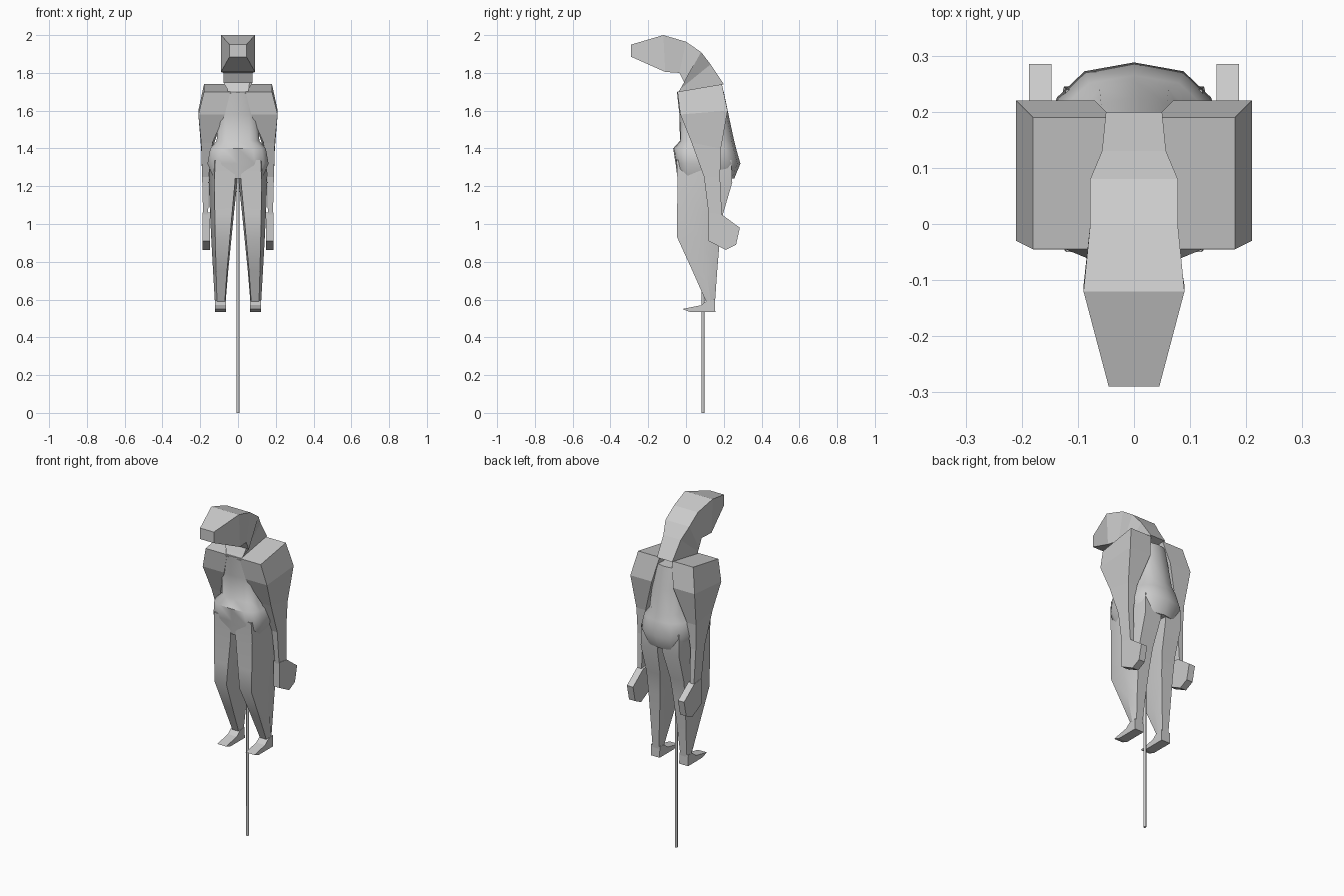
import bpy, bmesh, math

if "Cube" in bpy.data.objects:
    bpy.data.objects.remove(bpy.data.objects["Cube"])

gray = bpy.data.materials.new("plain_gray")
gray.diffuse_color = (0.6, 0.6, 0.6, 1)
gray.use_nodes = True
gray.node_tree.nodes["Principled BSDF"].inputs["Base Color"].default_value = gray.diffuse_color


def loft(name, rings, smooth=0):
    """Skin closed rings of equal length and cap both ends."""
    bm = bmesh.new()
    vs = [[bm.verts.new(p) for p in r] for r in rings]
    n = len(vs[0])
    for a, b in zip(vs, vs[1:]):
        for i in range(n):
            j = (i + 1) % n
            bm.faces.new((a[i], a[j], b[j], b[i]))
    bm.faces.new(vs[0])
    bm.faces.new(vs[-1])
    bmesh.ops.recalc_face_normals(bm, faces=bm.faces)
    me = bpy.data.meshes.new(name)
    bm.to_mesh(me)
    bm.free()
    me.materials.append(gray)
    ob = bpy.data.objects.new(name, me)
    bpy.context.collection.objects.link(ob)
    if smooth:
        bpy.ops.object.select_all(action='DESELECT')
        bpy.context.view_layer.objects.active = ob
        ob.select_set(True)
        bpy.ops.object.shade_smooth_by_angle(angle=math.radians(smooth))
    return ob


def mirrored(name, rings, smooth=0):
    for side, s in (("left", 1), ("right", -1)):
        loft(f"{side}_{name}", [[(s * x, y, z) for x, y, z in r] for r in rings], smooth)


# Head and neck: half width, upper (y, z), lower (y, z)
head = [(.045, -.29, 1.95, -.29, 1.885), (.09, -.12, 2.0, -.11, 1.805),
        (.078, 0, 1.965, -.035, 1.80), (.078, .08, 1.91, -.01, 1.75),
        (.057, .13, 1.845, -.03, 1.715), (.05, .2, 1.74, -.045, 1.69)]
loft("head_and_neck", [[(-w, ty, tz), (w, ty, tz), (w, by, bz), (-w, by, bz)]
                       for w, ty, tz, by, bz in head])

# Torso and hips: z, half width, front y, back y
torso = [(1.70, .10, -.048, .20), (1.58, .11, -.035, .225), (1.44, .115, -.032, .255),
         (1.40, .15, -.068, .265), (1.32, .165, -.055, .288), (1.24, .13, -.045, .255)]
rings = []
for z, w, f, b in torso:
    ring = []
    for i in range(14):
        c, s = (g(2 * math.pi * (i + .5) / 14) for g in (math.cos, math.sin))
        x = w * math.copysign(abs(c) ** .75, c)
        k = abs(s) ** (.35 if s < 0 else .8)  # flatter front, rounder back
        mid = .09
        ring.append((x, mid + (k * (b - mid) if s > 0 else k * (f - mid)), z))
    rings.append(ring)
loft("torso", rings, 50)

# Shoulders and arms: inner x, outer x, front (y, z), back (y, z)
arm = [(.04, .18, -.045, 1.70, .19, 1.74), (.07, .21, -.03, 1.58, .22, 1.60),
       (.135, .195, .03, 1.43, .185, 1.40), (.155, .19, .095, 1.25, .18, 1.25),
       (.158, .185, .12, 1.05, .19, 1.05)]
mirrored("arm", [[(i, fy, fz), (o, fy, fz), (o, by, bz), (i, by, bz)]
                 for i, o, fy, fz, by, bz in arm])

# Hands from a side profile
hand = [(.12, 1.06), (.19, 1.05), (.285, .98), (.265, .89), (.21, .863), (.12, .91)]
mirrored("hand", [[(x, y, z) for y, z in hand] for x in (.147, .187)])

# Legs: z, inner x, outer x, front y, back y
leg = [(1.34, .005, .15, -.05, .24), (1.22, .004, .155, -.045, .245),
       (1.05, .022, .148, -.047, .195), (.93, .034, .142, -.047, .18),
       (.75, .052, .132, .035, .165), (.58, .066, .122, .11, .153)]
rings = []
for z, i, o, f, b in leg:
    m, t = f + .55 * (b - f), .2 * (o - i)
    rings.append([(i + t * .4, f, z), (o - t, f, z), (o, m, z),
                  (o - t, b, z), (i + t * .4, b, z), (i, m, z)])
mirrored("leg", rings, 35)

# Feet from a side profile
foot = [(-.02, .55), (.02, .535), (.155, .535), (.153, .60), (.11, .595), (.08, .57)]
mirrored("foot", [[(x, y, z) for y, z in foot] for x in (.064, .122)])

# Support pole
loft("support_pole", [[(.008 * math.cos(a * math.pi / 4), .09 + .008 * math.sin(a * math.pi / 4), z)
                       for a in range(8)] for z in (0, 1.25)], 50)
